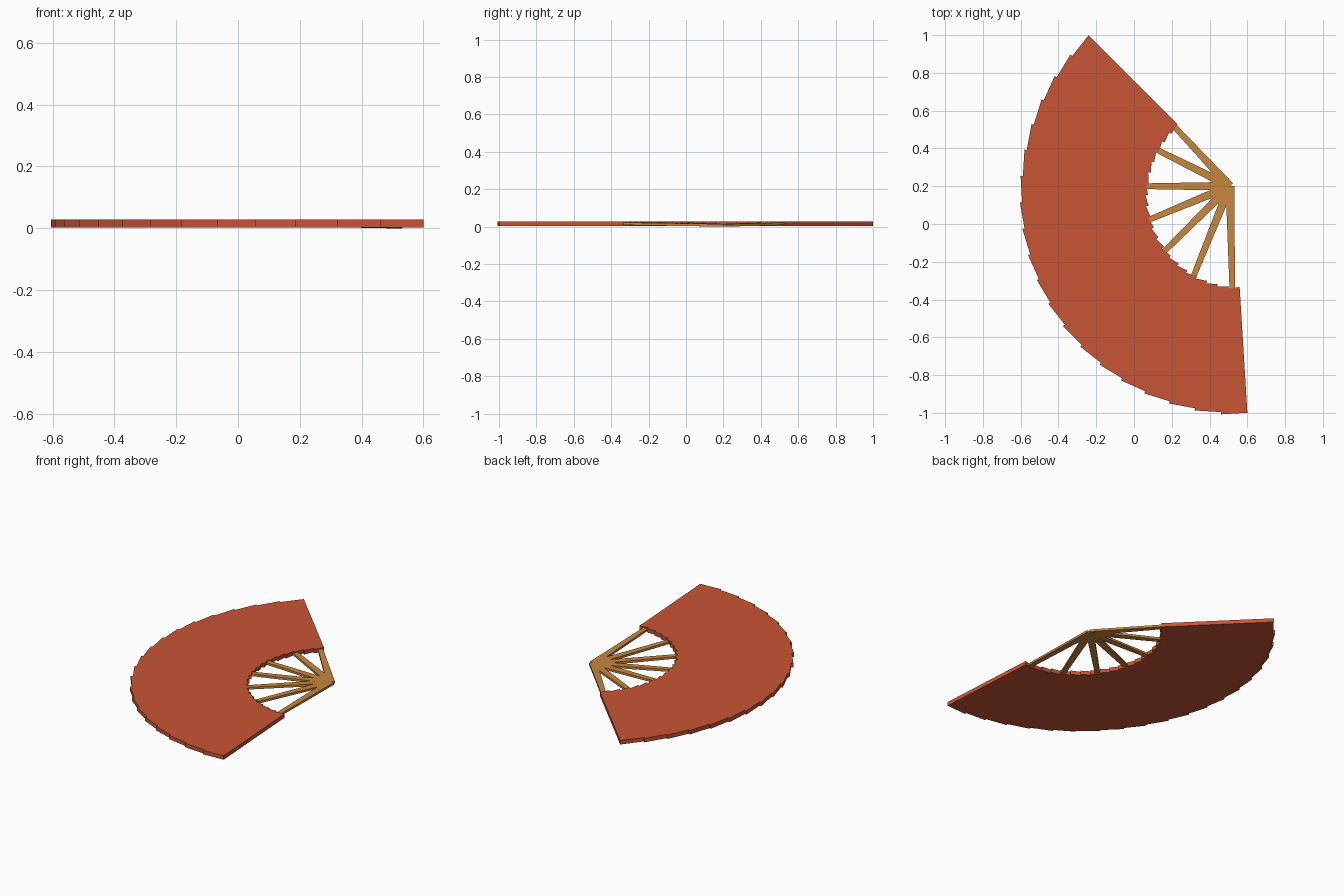
import bpy, bmesh
from math import radians, sin, cos
from mathutils import Vector

if "Cube" in bpy.data.objects:
    bpy.data.objects.remove(bpy.data.objects["Cube"])


def material(name, rgb):
    m = bpy.data.materials.new(name)
    m.diffuse_color = (*rgb, 1)
    m.use_nodes = True
    m.node_tree.nodes["Principled BSDF"].inputs["Base Color"].default_value = m.diffuse_color
    return m


RED = material("red_paper", (0.58, 0.09, 0.035))
WOOD = material("wood", (0.57, 0.24, 0.05))


def polar(c, r, deg):
    return Vector((c[0] + r * cos(radians(deg)), c[1] + r * sin(radians(deg))))


def slab(name, corners, bottoms, thick, mat):
    """Four-sided slab from plan corners, with a bottom height for each."""
    bm = bmesh.new()
    lo = [bm.verts.new((p.x, p.y, z)) for p, z in zip(corners, bottoms)]
    hi = [bm.verts.new((p.x, p.y, z + thick)) for p, z in zip(corners, bottoms)]
    bm.faces.new(lo[::-1])
    bm.faces.new(hi)
    for i in range(4):
        j = (i + 1) % 4
        bm.faces.new((lo[i], lo[j], hi[j], hi[i]))
    bmesh.ops.recalc_face_normals(bm, faces=bm.faces)
    me = bpy.data.meshes.new(name)
    bm.to_mesh(me)
    bm.free()
    me.materials.append(mat)
    ob = bpy.data.objects.new(name, me)
    bpy.context.collection.objects.link(ob)


# Paper leaf: 20 slightly twisted panels giving the stepped rim
CENTRE = (0.56, 0.153)
COUNT, START, STEP, TWIST = 20, 133.4, 6.93, 2.1
for i in range(COUNT):
    a, b = START + i * STEP, START + (i + 1) * STEP
    corners = [polar(CENTRE, 0.500, a - TWIST), polar(CENTRE, 1.165, a),
               polar(CENTRE, 1.153, b), polar(CENTRE, 0.486, b - TWIST)]
    slab(f"paper_panel_{i + 1}", corners, [0.003] * 4, 0.025, RED)

# Wooden ribs: taper from the pivot out into the paper
PIVOT = Vector((0.508, 0.2))
for i, ang in enumerate((133, 153.5, 180, 202.5, 224.8, 248, 271.3)):
    d = Vector((cos(radians(ang)), sin(radians(ang))))
    n = Vector((-d.y, d.x))
    tip = PIVOT + d * (0.47 + 0.02 * i)
    corners = [PIVOT + n * 0.023, PIVOT - n * 0.023, tip - n * 0.014, tip + n * 0.014]
    slab(f"rib_{i + 1}", corners, [0.0, 0.0, 0.009, 0.009], 0.014, WOOD)
